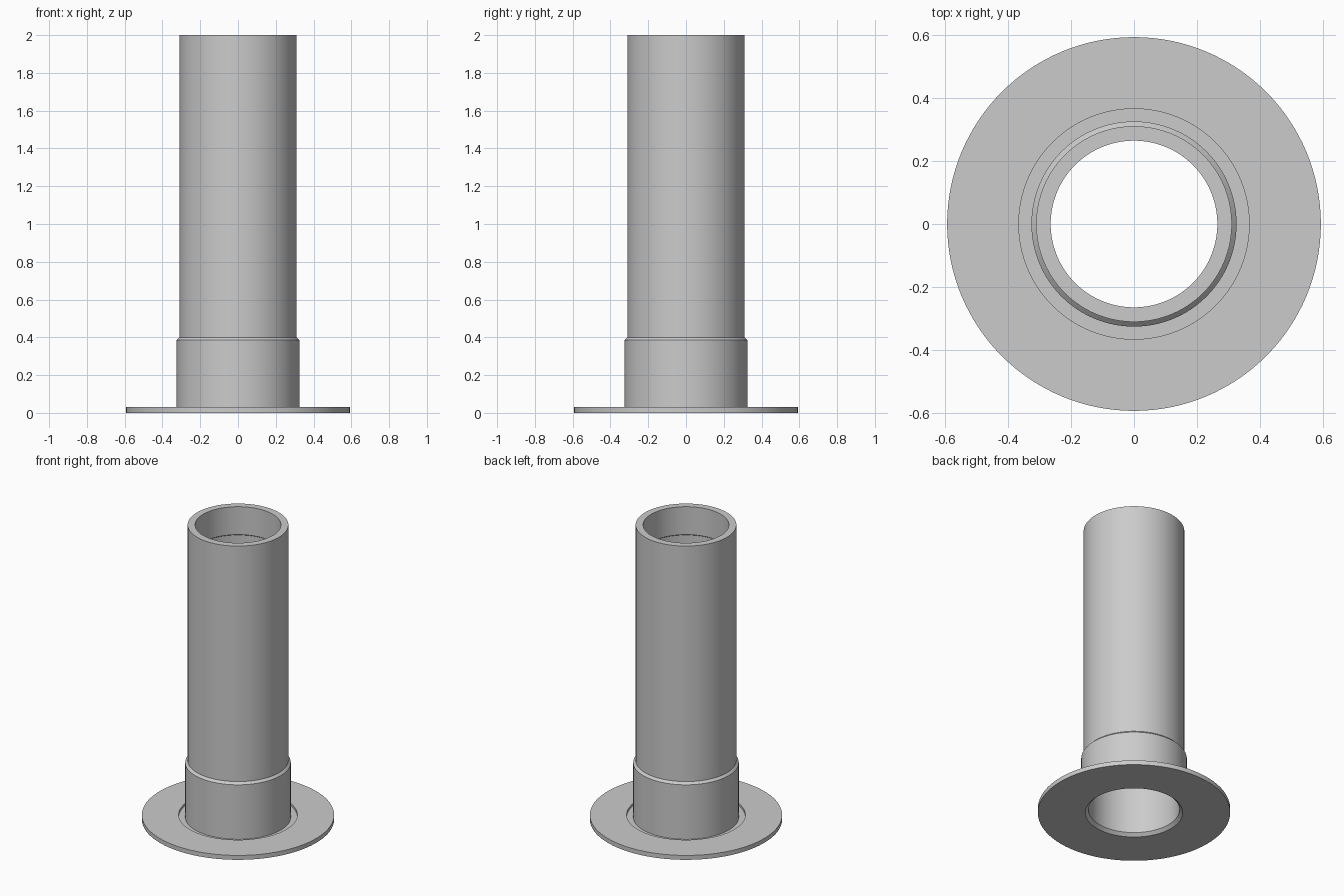
import bpy, bmesh, math

cube = bpy.data.objects.get("Cube")
if cube:
    bpy.data.objects.remove(cube, do_unlink=True)

SEGMENTS = 128

grey = bpy.data.materials.new("plain_grey")
grey.use_nodes = True
colour = (0.6, 0.6, 0.6, 1)
grey.diffuse_color = colour
grey.node_tree.nodes["Principled BSDF"].inputs["Base Color"].default_value = colour


def lathe(name, profile):
    """Turn a closed (radius, height) profile around the z axis."""
    bm = bmesh.new()
    verts = [bm.verts.new((r, 0, z)) for r, z in profile]
    edges = [bm.edges.new((a, b)) for a, b in zip(verts, verts[1:] + verts[:1])]
    bmesh.ops.spin(bm, geom=verts + edges, cent=(0, 0, 0), axis=(0, 0, 1),
                   angle=math.tau, steps=SEGMENTS, use_merge=True)
    bmesh.ops.remove_doubles(bm, verts=bm.verts, dist=1e-5)
    bmesh.ops.recalc_face_normals(bm, faces=bm.faces)
    mesh = bpy.data.meshes.new(name)
    bm.to_mesh(mesh)
    bm.free()
    mesh.materials.append(grey)
    obj = bpy.data.objects.new(name, mesh)
    bpy.context.collection.objects.link(obj)
    bpy.ops.object.select_all(action='DESELECT')
    obj.select_set(True)
    bpy.context.view_layer.objects.active = obj
    bpy.ops.object.shade_smooth_by_angle(angle=math.radians(25))
    return obj


# One turned body, so the flange, sleeve and pipe share a clean skin
flange = [(0.30, 0), (0.592, 0), (0.592, 0.03), (0.365, 0.03), (0.365, 0.015)]
sleeve = [(0.325, 0.015), (0.325, 0.385), (0.31, 0.40)]
pipe = [(0.31, 2.0), (0.264, 2.0)]
# Bore: narrow lip at the mouth, wider below, chamfered at the bottom
bore = [(0.264, 1.81), (0.28, 1.80), (0.28, 0.02)]

lathe("flanged_pipe", flange + sleeve + pipe + bore)
